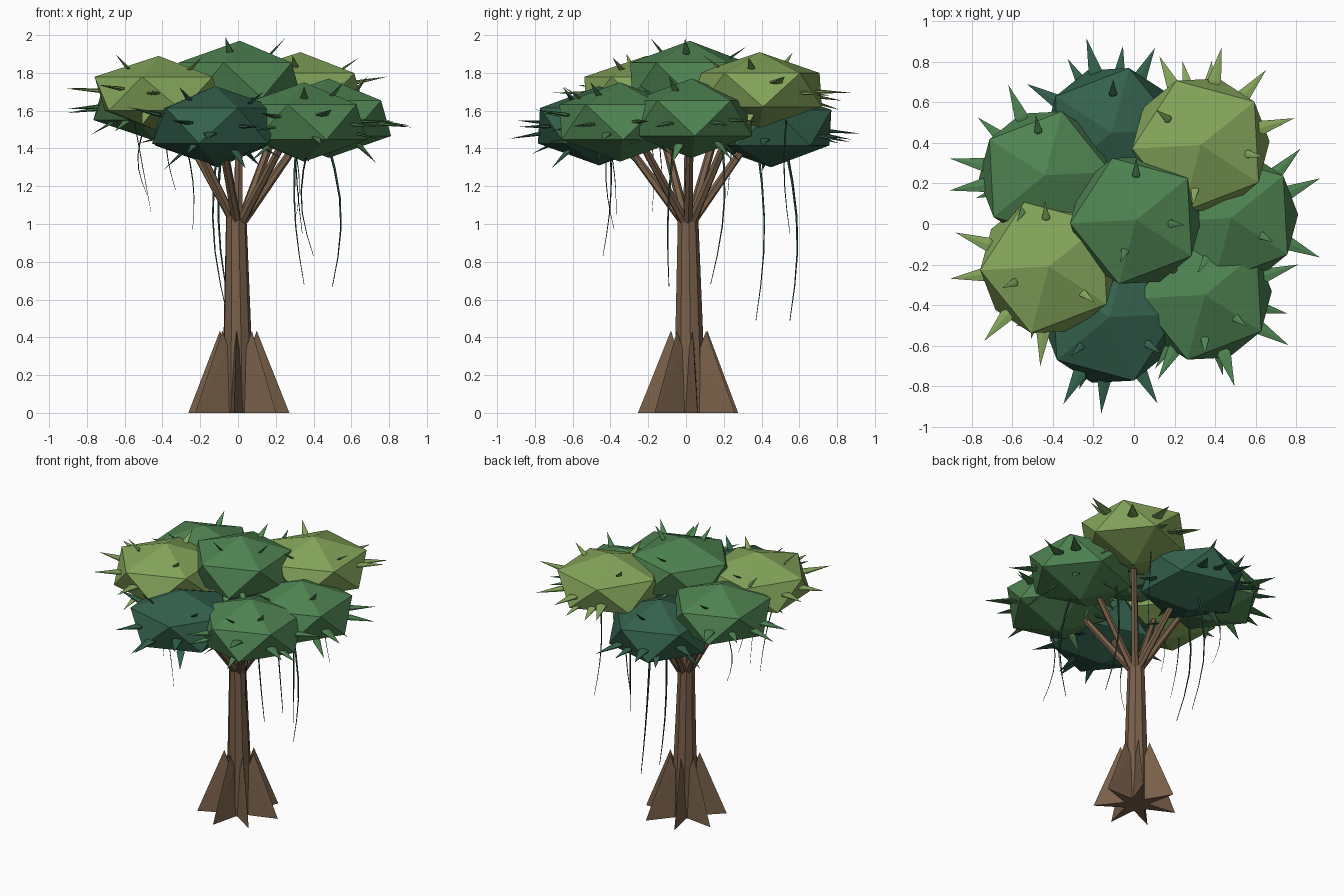
import bpy, bmesh, math, random
from math import cos, sin, radians, pi
from mathutils import Vector, Matrix

random.seed(7)
cube = bpy.data.objects.get("Cube")
if cube:
    bpy.data.objects.remove(cube)


def material(name, rgb):
    m = bpy.data.materials.new(name)
    m.use_nodes = True
    m.diffuse_color = (*rgb, 1)
    m.node_tree.nodes["Principled BSDF"].inputs["Base Color"].default_value = (*rgb, 1)
    return m


BARK = material("bark_brown", (0.19, 0.117, 0.068))
LIGHT = material("leaf_light_green", (0.235, 0.38, 0.105))
MID = material("leaf_mid_green", (0.078, 0.23, 0.085))
DARK = material("leaf_dark_green", (0.034, 0.12, 0.075))
VINE = material("vine_dark_green", (0.022, 0.08, 0.05))


def finish(name, bm, mat):
    bmesh.ops.recalc_face_normals(bm, faces=bm.faces)
    mesh = bpy.data.meshes.new(name)
    bm.to_mesh(mesh)
    bm.free()
    mesh.materials.append(mat)
    ob = bpy.data.objects.new(name, mesh)
    bpy.context.collection.objects.link(ob)
    return ob


def add_limb(bm, a, b, r1, r2, sides):
    """Tapered straight limb from a to b."""
    a, b = Vector(a), Vector(b)
    rot = (b - a).to_track_quat('Z', 'Y').to_matrix().to_4x4()
    bmesh.ops.create_cone(bm, cap_ends=True, segments=sides, radius1=r1, radius2=r2,
                          depth=(b - a).length, matrix=Matrix.Translation((a + b) / 2) @ rot)


def add_leaf(bm, base, direction, length):
    """Flat pointed leaf: a squashed long cone with a short cone behind it."""
    rot = direction.to_track_quat('Z', 'Y').to_matrix().to_4x4()
    squash = Matrix.Diagonal((1, 0.28, 1, 1))
    w = length * 0.23
    for depth, mid, r1, r2 in ((length, length / 2, w, 0),
                               (length * 0.2, -length * 0.1, w * 0.4, w)):
        place = Matrix.Translation(base) @ rot @ squash @ Matrix.Translation((0, 0, mid))
        bmesh.ops.create_cone(bm, cap_ends=True, segments=6, radius1=r1, radius2=r2,
                              depth=depth, matrix=place)


# Foliage clumps: name, centre, radius, half height, turn, colour, azimuths of the outer leaves
CLUMPS = [
    ("top", (0.01, 0.02, 1.76), 0.365, 0.21, 180, MID, ()),
    ("front", (-0.12, -0.46, 1.52), 0.375, 0.21, 0, DARK, (-118, -61, 185, -95)),
    ("front_left", (0.35, -0.35, 1.54), 0.37, 0.21, 180, MID, (18, -31, -72, -119)),
    ("right", (-0.42, -0.21, 1.69), 0.38, 0.20, 180, LIGHT, (-131, 160, 187, -95)),
    ("back_right", (-0.44, 0.24, 1.64), 0.365, 0.20, 0, MID, (170, 189, 112)),
    ("back", (-0.11, 0.45, 1.51), 0.37, 0.21, 0, DARK, (105, 63, 150)),
    ("left", (0.48, 0.03, 1.56), 0.37, 0.21, 180, MID, (24, -24, 45)),
    ("back_left", (0.33, 0.39, 1.71), 0.38, 0.20, 180, LIGHT, (115, 78, 49, 16)),
]
for name, centre, radius, half, turn, mat, azimuths in CLUMPS:
    c = Vector(centre)
    bm = bmesh.new()
    place = (Matrix.Translation(c) @ Matrix.Rotation(radians(turn + 3), 4, 'Z')
             @ Matrix.Diagonal((radius, radius, half, 1)))
    bmesh.ops.create_icosphere(bm, subdivisions=1, radius=1, matrix=place)
    finish("foliage_" + name, bm, mat)

    # Pointed leaves: long outer ones, drooping ones below, a few lying on top
    bm = bmesh.new()
    spots = [(a, random.uniform(-15, 20), 0.17) for a in azimuths]
    spots += [(i * 60 + random.uniform(-25, 25), random.uniform(-55, 5), 0.13) for i in range(6)]
    spots += [(i * 120 + random.uniform(-40, 40), random.uniform(40, 60), 0.10) for i in range(3)]
    for az, el, length in spots:
        a, e = radians(az), radians(el)
        d = Vector((cos(e) * cos(a), cos(e) * sin(a), sin(e)))
        base = c + Vector((d.x * radius, d.y * radius, d.z * half)) * 0.85
        add_leaf(bm, base, Vector((d.x, d.y, d.z * 0.7)).normalized(), length)
    finish("leaves_" + name, bm, mat)

# Trunk
foot = Vector((0.0, 0.02, 0))
bm = bmesh.new()
add_limb(bm, foot, foot + Vector((-0.01, -0.01, 1.04)), 0.088, 0.055, 9)
finish("trunk", bm, BARK)

# Branches fanning out to every clump
bm = bmesh.new()
for name, centre, *_ in CLUMPS:
    c = Vector(centre)
    start = Vector((c.x * 0.06, c.y * 0.06 + 0.01, 1.02))
    add_limb(bm, start, (c.x * 0.8, c.y * 0.8, c.z - 0.03), 0.026, 0.019, 6)
finish("branches", bm, BARK)

# Buttress roots: thin wedges around the foot
for i in range(7):
    bm = bmesh.new()
    a = radians(8.6) + i * 2 * pi / 7
    turn = Matrix.Translation(foot) @ Matrix.Rotation(a, 4, 'Z')
    points = [(0.05, -0.038, 0), (0.05, 0.038, 0), (0.275, 0, 0),
              (0.07, -0.014, 0.34), (0.07, 0.014, 0.34), (0.10, 0, 0.435)]
    for p in points:
        bm.verts.new(turn @ Vector(p))
    bmesh.ops.convex_hull(bm, input=bm.verts)
    finish(f"root_{i + 1}", bm, BARK)

# Hanging vines: top x, y, z, then bottom x, y, z, sideways bow and thickness
VINES = [
    ((-0.11, 0.38, 1.40), (-0.05, 0.37, 0.49), (-0.05, 0.04), 0.008),
    ((-0.09, 0.53, 1.40), (-0.03, 0.55, 0.49), (-0.04, 0.05), 0.008),
    ((0.47, -0.06, 1.45), (0.50, -0.09, 0.67), (0.06, -0.02), 0.008),
    ((0.31, 0.19, 1.45), (0.35, 0.13, 0.68), (-0.03, 0.04), 0.008),
    ((0.37, -0.40, 1.40), (0.40, -0.44, 0.83), (-0.05, 0.02), 0.005),
    ((0.30, -0.40, 1.40), (0.31, -0.37, 1.05), (0.02, 0.01), 0.004),
    ((0.30, 0.53, 1.55), (0.34, 0.55, 0.95), (-0.01, -0.02), 0.005),
    ((-0.55, -0.20, 1.55), (-0.46, -0.18, 1.06), (0.0, 0.02), 0.004),
    ((-0.50, 0.25, 1.50), (-0.48, 0.22, 1.15), (-0.04, 0.0), 0.004),
    ((-0.38, -0.15, 1.55), (-0.33, -0.12, 1.18), (-0.02, 0.0), 0.004),
    ((-0.27, -0.42, 1.40), (-0.24, -0.38, 0.97), (0.02, -0.02), 0.004),
]
for i, (top, bottom, bow, thick) in enumerate(VINES):
    curve = bpy.data.curves.new(f"vine_{i + 1}", 'CURVE')
    curve.dimensions = '3D'
    curve.bevel_depth = thick
    curve.bevel_resolution = 0
    line = curve.splines.new('POLY')
    line.points.add(5)
    for k, p in enumerate(line.points):
        t = k / 5
        v = Vector(top).lerp(Vector(bottom), t) + Vector((*bow, 0)) * sin(pi * t)
        p.co = (*v, 1)
        p.radius = 1 - 0.75 * t
    line.use_smooth = False
    curve.materials.append(VINE)
    bpy.context.collection.objects.link(bpy.data.objects.new(f"vine_{i + 1}", curve))
